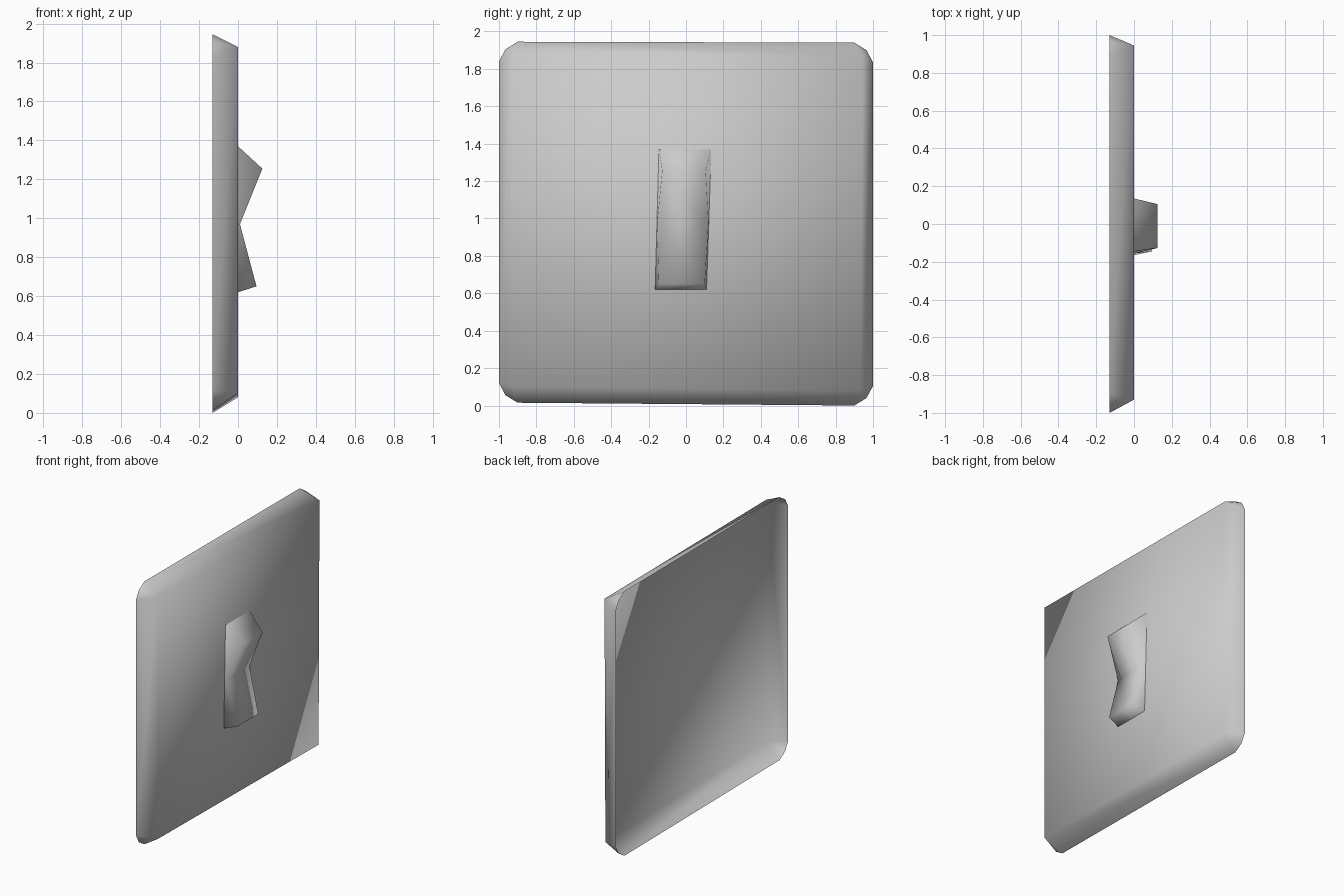
import bpy
import bmesh

cube = bpy.data.objects.get("Cube")
if cube:
    bpy.data.objects.remove(cube, do_unlink=True)

# One plain grey for the whole fitting
grey = bpy.data.materials.new("light_grey")
grey.use_nodes = True
colour = (0.6, 0.6, 0.6, 1)
grey.diffuse_color = colour
grey.node_tree.nodes["Principled BSDF"].inputs["Base Color"].default_value = colour


def finish(bm, name):
    """Turn a bmesh into a smooth-shaded object."""
    for face in bm.faces:
        face.smooth = True
    mesh = bpy.data.meshes.new(name)
    bm.to_mesh(mesh)
    bm.free()
    mesh.materials.append(grey)
    obj = bpy.data.objects.new(name, mesh)
    bpy.context.collection.objects.link(obj)
    return obj


# Wall plate: flat front, sloping rim with clipped corners, open back
BACK = -0.13
front_corners = [(-0.93, 0.10), (0.935, 0.08), (0.945, 1.87), (-0.93, 1.88)]
rim_corners = [(-1, 0.015), (1, 0), (1, 1.94), (-1, 1.945)]
clip = [(0, 0.105), (0.035, 0.04), (0.1, 0)]

bm = bmesh.new()
front = [bm.verts.new((0, y, z)) for y, z in front_corners]
rim = []
for y, z in rim_corners:
    sy = -1 if y > 0 else 1
    sz = -1 if z > 1 else 1
    points = clip if sy == sz else clip[::-1]
    rim.append([bm.verts.new((BACK, y + sy * dy, z + sz * dz)) for dy, dz in points])
bm.faces.new(front)
for i in range(4):
    j = (i + 1) % 4
    bm.faces.new((front[i], rim[i][-1], rim[j][0], front[j]))
    for a, b in zip(rim[i], rim[i][1:]):
        bm.faces.new((front[i], a, b))
finish(bm, "wall_plate")

# Rocker: V-shaped profile from top to bottom as (x, z, right y, left y)
rows = [
    (0, 1.37, -0.145, 0.135),
    (0.125, 1.255, -0.127, 0.105),
    (0.01, 0.97, -0.155, 0.12),
    (0.095, 0.65, -0.145, 0.10),
    (0, 0.62, -0.165, 0.11),
]
bm = bmesh.new()
right = [bm.verts.new((x, y, z)) for x, z, y, _ in rows]
left = [bm.verts.new((x, y, z)) for x, z, _, y in rows]
for i in range(len(rows) - 1):
    bm.faces.new((right[i], right[i + 1], left[i + 1], left[i]))
for a, b, c in ((0, 1, 2), (0, 2, 4), (2, 3, 4)):
    bm.faces.new((left[a], left[b], left[c]))
    bm.faces.new((right[c], right[b], right[a]))
finish(bm, "rocker_switch")
